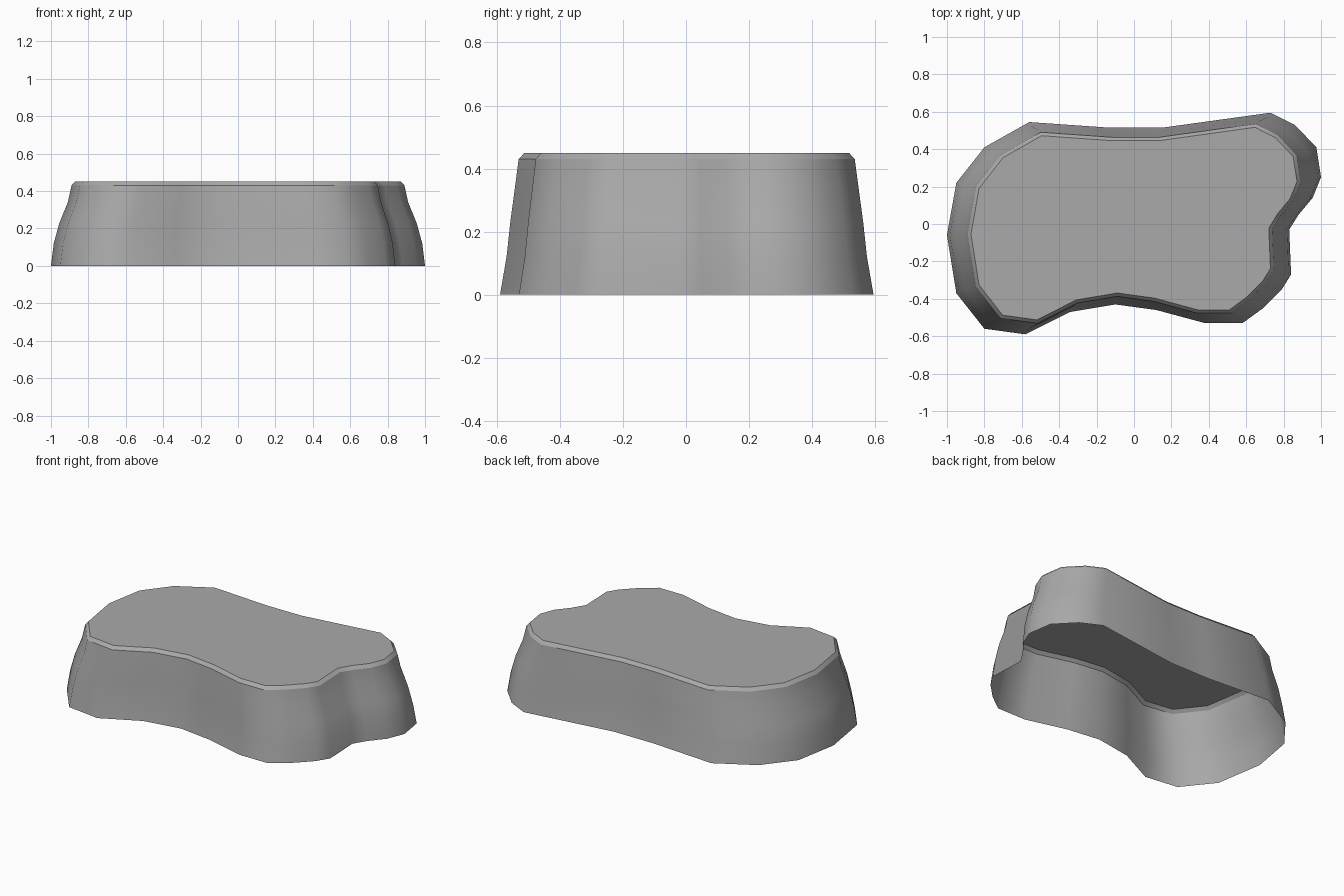
import bpy
import bmesh

# Remove the default cube
cube = bpy.data.objects.get("Cube")
if cube:
    bpy.data.objects.remove(cube, do_unlink=True)

# Single stone grey
grey = bpy.data.materials.new("stone_grey")
grey.use_nodes = True
colour = (0.4, 0.4, 0.4, 1)
grey.diffuse_color = colour
grey.node_tree.nodes["Principled BSDF"].inputs["Base Color"].default_value = colour

# Ground outline of the rock, counter-clockwise from the left end
outline = [
    (-1, -.06), (-.95, -.37), (-.8, -.56), (-.58, -.59), (-.34, -.47), (-.1, -.43),
    (.12, -.46), (.38, -.53), (.58, -.53), (.69, -.45), (.79, -.35), (.84, -.27),
    (.83, -.03), (.88, .05), (.955, .14), (1, .25), (.975, .41), (.86, .53),
    (.73, .595), (.15, .515), (-.13, .515), (-.56, .545), (-.8, .41), (-.95, .22),
]

# Wall profile: height, x scale, y scale
profile = [(0, 1, 1), (.12, .985, .965), (.23, .955, .945), (.34, .91, .92), (.43, .89, .9)]

bm = bmesh.new()
rings = [[bm.verts.new((x * sx, y * sy, z)) for x, y in outline] for z, sx, sy in profile]

# Walls, left open underneath
count = len(outline)
for low, high in zip(rings, rings[1:]):
    for i in range(count):
        j = (i + 1) % count
        bm.faces.new((low[i], low[j], high[j], high[i]))

# Flat top with a narrow bevelled rim
top = bm.faces.new(rings[-1])
bm.normal_update()
bmesh.ops.inset_region(bm, faces=[top], thickness=.018, depth=.02, use_even_offset=True)

# Smooth walls with crisp rim edges
for face in bm.faces:
    face.smooth = True
rim_height = profile[-1][0] - .001
for edge in bm.edges:
    a, b = (v.co.z for v in edge.verts)
    if min(a, b) > rim_height and abs(a - b) < .001:
        edge.smooth = False

mesh = bpy.data.meshes.new("rock_platform")
bm.to_mesh(mesh)
bm.free()
mesh.materials.append(grey)
rock = bpy.data.objects.new("rock_platform", mesh)
bpy.context.collection.objects.link(rock)
